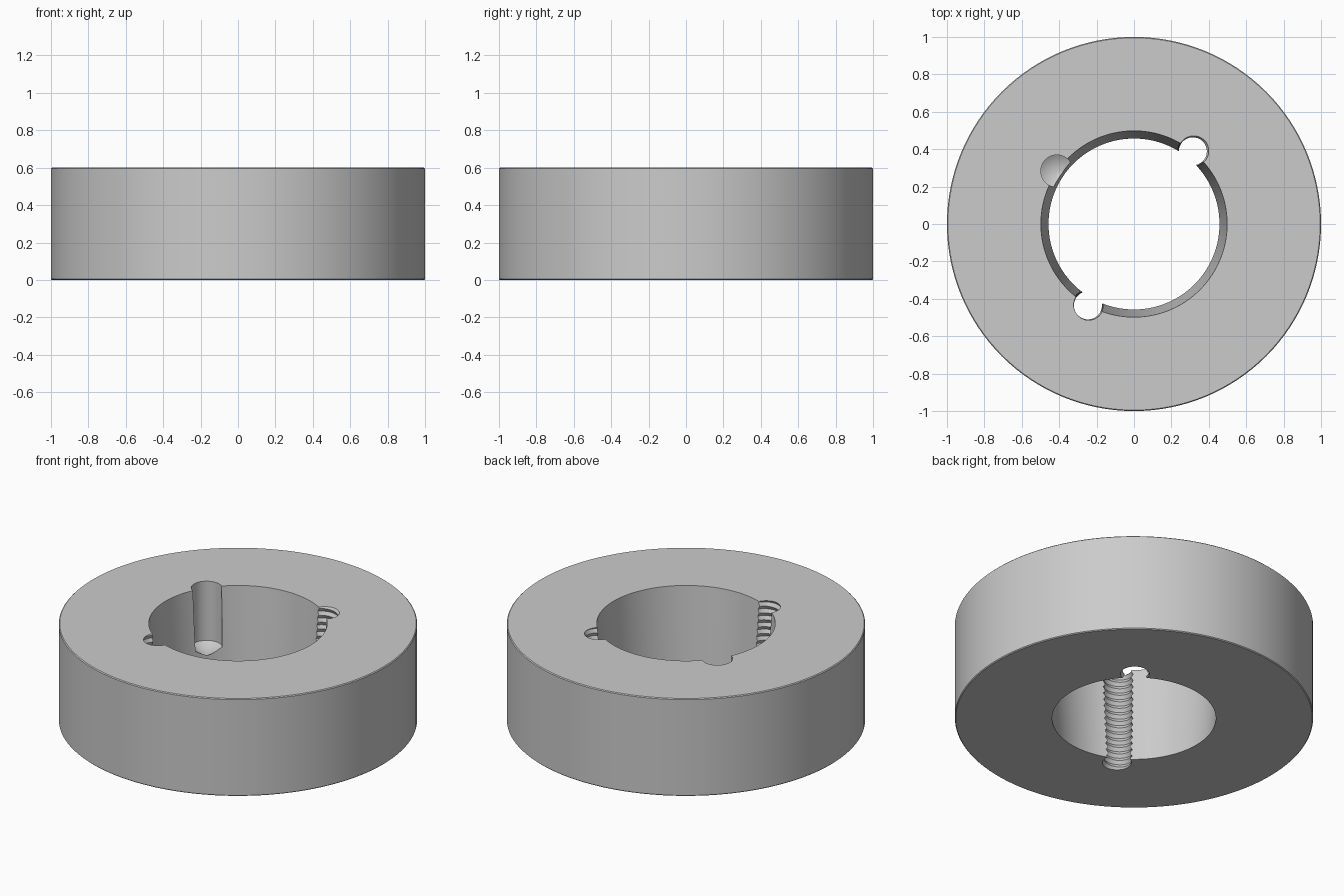
import bpy, bmesh, math

cube = bpy.data.objects.get("Cube")
if cube:
    bpy.data.objects.remove(cube, do_unlink=True)

HEIGHT, SEGS = 0.6, 128
HOLE_RING = 0.5          # distance of the screw holes from the axis

steel = bpy.data.materials.new("plain grey steel")
steel.use_nodes = True
grey = (0.6, 0.6, 0.6, 1)
steel.diffuse_color = grey
steel.node_tree.nodes["Principled BSDF"].inputs["Base Color"].default_value = grey


def make_object(name, bm):
    bmesh.ops.recalc_face_normals(bm, faces=bm.faces)
    mesh = bpy.data.meshes.new(name)
    bm.to_mesh(mesh)
    bm.free()
    mesh.materials.append(steel)
    obj = bpy.data.objects.new(name, mesh)
    bpy.context.collection.objects.link(obj)
    return obj


def lathe(name, profile, segs, closed):
    """Turn a (radius, z) profile around the z axis."""
    bm = bmesh.new()
    verts = [bm.verts.new((r, 0, z)) for r, z in profile]
    pairs = list(zip(verts, verts[1:] + verts[:1])) if closed else list(zip(verts, verts[1:]))
    edges = [bm.edges.new(p) for p in pairs]
    bmesh.ops.spin(bm, geom=verts + edges, cent=(0, 0, 0), axis=(0, 0, 1),
                   angle=math.tau, steps=segs, use_duplicate=False)
    bmesh.ops.remove_doubles(bm, verts=bm.verts, dist=0.0001)
    return make_object(name, bm)


def thread_cutter(name, minor, major, pitch, segs=32):
    """Helical V thread running past both faces of the ring."""
    bm = bmesh.new()
    rows = 2 * math.ceil((HEIGHT + 4 * pitch) / pitch)
    grid = []
    for k in range(rows + 2):
        r = major if k % 2 else minor
        row = []
        for j in range(segs):
            a = math.tau * j / segs
            z = (k / 2 + j / segs - 2.3) * pitch
            row.append(bm.verts.new((r * math.cos(a), r * math.sin(a), z)))
        grid.append(row)

    def vert(k, j):
        return grid[k + 2][0] if j == segs else grid[k][j]

    for k in range(rows - 1):
        for j in range(segs):
            bm.faces.new((vert(k, j), vert(k, j + 1), vert(k + 1, j + 1), vert(k + 1, j)))
    bmesh.ops.delete(bm, geom=[v for v in bm.verts if not v.link_faces], context='VERTS')
    caps = bmesh.ops.holes_fill(bm, edges=[e for e in bm.edges if e.is_boundary], sides=0)
    bmesh.ops.poke(bm, faces=caps["faces"])
    return make_object(name, bm)


def place(obj, degrees):
    a = math.radians(degrees)
    obj.location = (HOLE_RING * math.cos(a), HOLE_RING * math.sin(a), 0)
    obj.hide_render = True
    return obj


# Ring with a tapered bore and a fine edge break on the outside
c = 0.005
ring = lathe("tapered_ring", [(0.457, 0), (1 - c, 0), (1, c), (1, HEIGHT - c),
                              (1 - c, HEIGHT), (0.498, HEIGHT)], SEGS, True)

# Blind drilled hole with a conical bottom, and two threaded through holes
drill = lathe("blind_hole_cutter", [(0, 0.18), (0.086, 0.235), (0.086, 0.7), (0, 0.7)], 48, False)
cutters = [place(drill, 145.5)]
for name, degrees in (("back_thread_cutter", 51), ("front_thread_cutter", 240.5)):
    cutters.append(place(thread_cutter(name, 0.075, 0.087, 0.042), degrees))

bpy.context.view_layer.update()
bpy.ops.object.select_all(action='DESELECT')
ring.select_set(True)
bpy.context.view_layer.objects.active = ring
for cutter in cutters:
    mod = ring.modifiers.new(cutter.name, 'BOOLEAN')
    mod.operation, mod.solver, mod.object = 'DIFFERENCE', 'EXACT', cutter
    bpy.ops.object.modifier_apply(modifier=mod.name)
    bpy.data.objects.remove(cutter, do_unlink=True)

bpy.ops.object.shade_smooth_by_angle(angle=math.radians(30))
